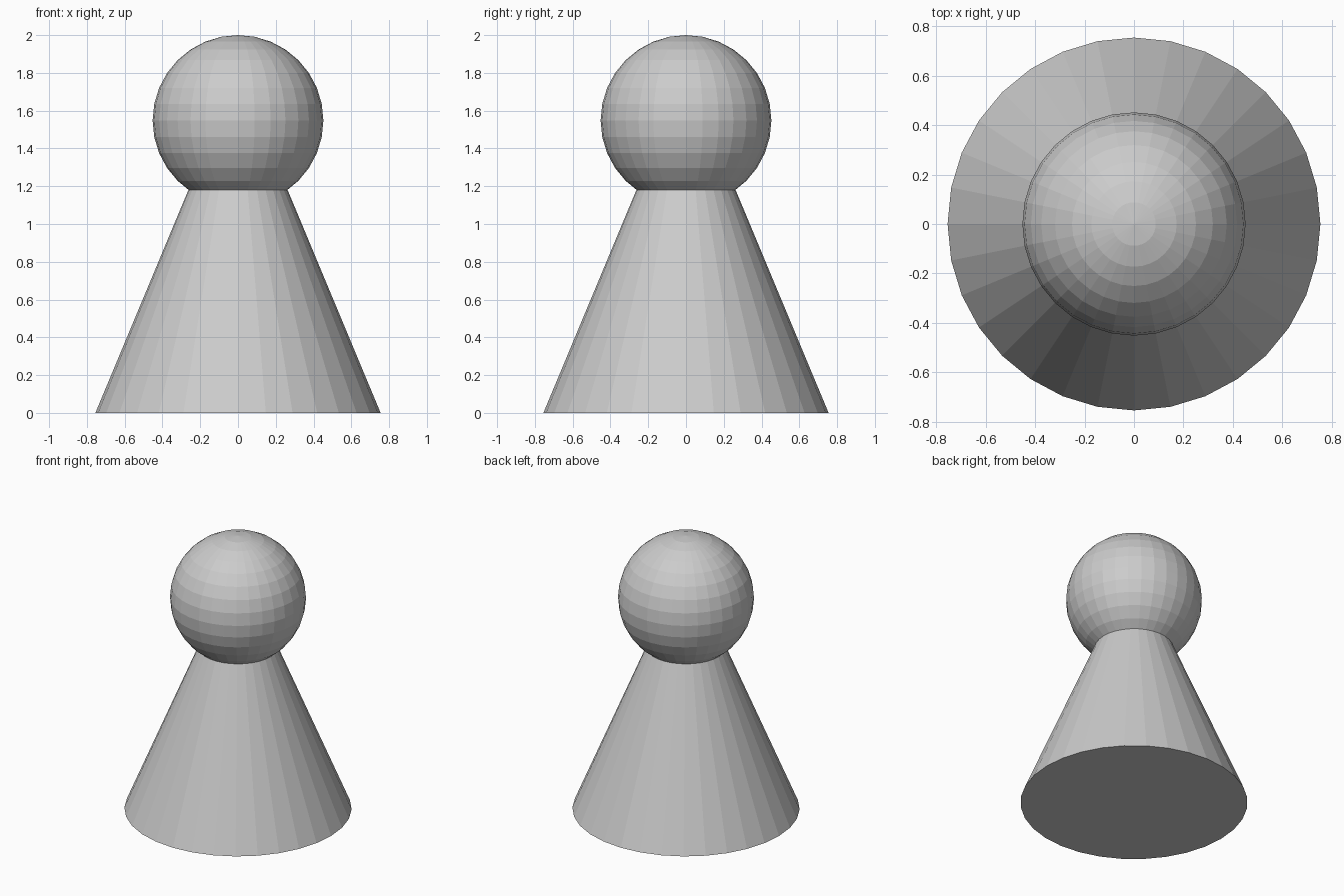
import bpy

if "Cube" in bpy.data.objects:
    bpy.data.objects.remove(bpy.data.objects["Cube"])

BASE_R = 0.755
HEAD_R = 0.452
APEX_Z = 1.81

# Conical body, its tip hidden inside the head
bpy.ops.mesh.primitive_cone_add(vertices=32, radius1=BASE_R, radius2=0,
                                depth=APEX_Z, location=(0, 0, APEX_Z / 2))
bpy.context.object.name = "body"

# Faceted ball head
bpy.ops.mesh.primitive_uv_sphere_add(segments=32, ring_count=16, radius=HEAD_R,
                                     location=(0, 0, 2 - HEAD_R))
bpy.context.object.name = "head"
